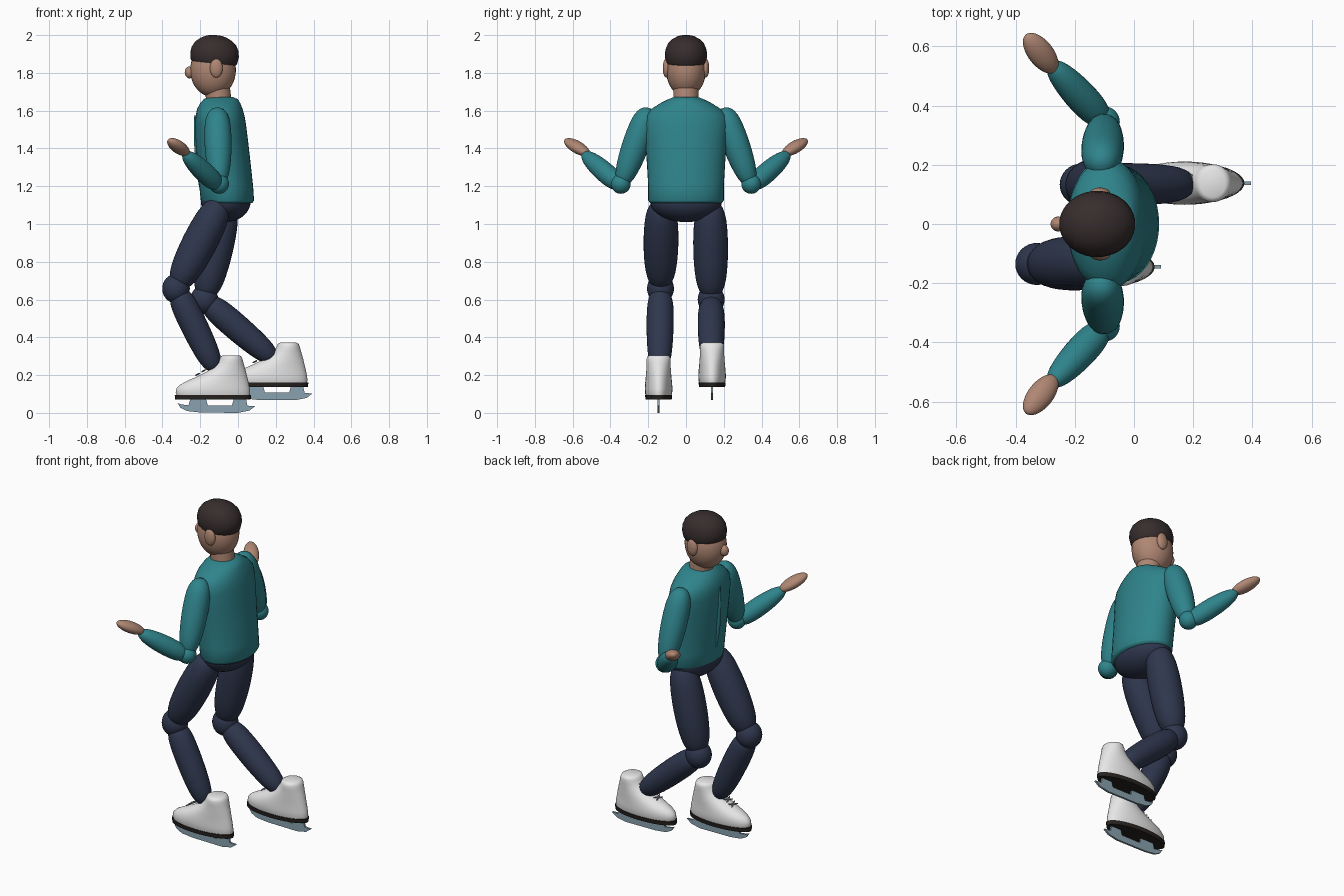
import bpy, bmesh, math
from mathutils import Vector, Matrix

cube = bpy.data.objects.get("Cube")
if cube:
    bpy.data.objects.remove(cube, do_unlink=True)


def material(name, r, g, b):
    m = bpy.data.materials.new(name)
    m.use_nodes = True
    m.diffuse_color = (r, g, b, 1)
    m.node_tree.nodes["Principled BSDF"].inputs["Base Color"].default_value = (r, g, b, 1)
    return m


TEAL = material("teal_knit", 0.028, 0.23, 0.26)
NAVY = material("navy_cloth", 0.028, 0.038, 0.075)
SKIN = material("skin", 0.43, 0.24, 0.17)
HAIR = material("dark_hair", 0.038, 0.026, 0.026)
WHITE = material("white_leather", 0.84, 0.84, 0.84)
SOLE = material("black_sole", 0.02, 0.016, 0.014)
STEEL = material("blade_steel", 0.25, 0.36, 0.43)
LACE = material("grey_lace", 0.3, 0.33, 0.35)


def finish(bm, name, mat, matrix=Matrix(), angle=50):
    bmesh.ops.recalc_face_normals(bm, faces=bm.faces)
    me = bpy.data.meshes.new(name)
    bm.to_mesh(me)
    bm.free()
    me.materials.append(mat)
    ob = bpy.data.objects.new(name, me)
    bpy.context.collection.objects.link(ob)
    ob.matrix_world = matrix
    bpy.ops.object.select_all(action='DESELECT')
    ob.select_set(True)
    bpy.context.view_layer.objects.active = ob
    bpy.ops.object.shade_smooth_by_angle(angle=math.radians(angle))
    return ob


def loft(name, rings, mat, matrix=Matrix(), sides=40, angle=50):
    """Skin elliptical rings (z, x_min, x_max, half_width) and cap both ends."""
    bm = bmesh.new()
    loops = []
    for z, x0, x1, hw in rings:
        c, rx = (x0 + x1) / 2, (x1 - x0) / 2
        loops.append([bm.verts.new((c + rx * math.cos(2 * math.pi * i / sides),
                                    hw * math.sin(2 * math.pi * i / sides), z))
                      for i in range(sides)])
    for a, b in zip(loops, loops[1:]):
        for i in range(sides):
            j = (i + 1) % sides
            bm.faces.new((a[i], a[j], b[j], b[i]))
    bm.faces.new(loops[0])
    bm.faces.new(loops[-1])
    return finish(bm, name, mat, matrix, angle)


def ball(name, center, radii, mat, rot=Matrix()):
    bm = bmesh.new()
    bmesh.ops.create_uvsphere(bm, u_segments=32, v_segments=20, radius=1)
    m = Matrix.Translation(center) @ rot @ Matrix.Diagonal((*radii, 1))
    bmesh.ops.transform(bm, matrix=m, verts=bm.verts)
    return finish(bm, name, mat)


def limb(name, a, b, start, bulge, end, mat):
    """Rounded muscle shape from a to b with three controlling radii."""
    a, b = Vector(a), Vector(b)
    d = b - a
    n = 18
    rings = []
    for i in range(n + 1):
        t = 0.5 - 0.5 * math.cos(math.pi * (0.04 + 0.92 * i / n))
        base = start * (1 - t) + end * t
        r = base + (bulge - (start + end) / 2) * math.sin(math.pi * t)
        r *= min(1, (1 - (2 * t - 1) ** 6) ** 0.5)
        rings.append((t * d.length, -r, r, r))
    m = Matrix.Translation(a) @ d.to_track_quat('Z', 'Y').to_matrix().to_4x4()
    return loft(name, rings, mat, m, 32, 80)


def plate(name, outline, thickness, mat, matrix):
    """Extrude an x-z outline along y."""
    bm = bmesh.new()
    f = bm.faces.new([bm.verts.new((x, -thickness / 2, z)) for x, z in outline])
    out = bmesh.ops.extrude_face_region(bm, geom=[f])["geom"]
    bmesh.ops.translate(bm, vec=(0, thickness, 0),
                        verts=[v for v in out if isinstance(v, bmesh.types.BMVert)])
    return finish(bm, name, mat, matrix, 30)


# Head
ball("head", (-0.132, 0, 1.815), (0.121, 0.105, 0.143), SKIN)
ball("nose", (-0.256, 0, 1.803), (0.026, 0.025, 0.032), SKIN)
loft("neck", [(1.62, -0.165, -0.03, 0.068), (1.74, -0.178, -0.045, 0.066)], SKIN)
cap = [(-0.055, 0.117, 0.103), (-0.045, 0.124, 0.108), (-0.01, 0.129, 0.112), (0.02, 0.125, 0.108),
       (0.05, 0.109, 0.095), (0.072, 0.083, 0.073), (0.088, 0.05, 0.044), (0.094, 0.018, 0.016)]
loft("hair", [(z, -rx, rx, ry) for z, rx, ry in cap], HAIR,
     Matrix.Translation((-0.123, 0, 1.906)) @ Matrix.Rotation(math.radians(6), 4, 'Y'))

# Body
loft("sweater_body", [
    (1.11, -0.188, 0.076, 0.19), (1.125, -0.197, 0.085, 0.2), (1.2, -0.205, 0.08, 0.2),
    (1.32, -0.215, 0.067, 0.207), (1.45, -0.225, 0.052, 0.217), (1.53, -0.226, 0.042, 0.224),
    (1.575, -0.224, 0.034, 0.215), (1.61, -0.216, 0.024, 0.183), (1.64, -0.2, 0.012, 0.135),
    (1.66, -0.182, 0, 0.095), (1.672, -0.16, -0.025, 0.065)], TEAL, angle=60)
limb("sweater_front_ridge", (-0.195, 0, 1.15), (-0.23, 0, 1.58), 0.004, 0.016, 0.004, TEAL)
ball("pelvis", (-0.065, 0, 1.12), (0.132, 0.19, 0.11), NAVY)

# Arms, hands and ears
for side, s in (("left", 1), ("right", -1)):
    ball(side + "_ear", (-0.115, s * 0.104, 1.825), (0.034, 0.019, 0.05), SKIN)
    shoulder, elbow = (-0.11, s * 0.195, 1.615), (-0.1, s * 0.345, 1.2)
    wrist = (-0.285, s * 0.545, 1.375)
    limb(side + "_upper_arm", shoulder, elbow, 0.062, 0.071, 0.046, TEAL)
    ball(side + "_elbow", (-0.1, s * 0.345, 1.212), (0.052,) * 3, TEAL)
    limb(side + "_forearm", elbow, wrist, 0.046, 0.053, 0.032, TEAL)
    aim = Vector((-0.09, s * 0.115, 0.07)).to_track_quat('Z', 'Y').to_matrix().to_4x4()
    ball(side + "_hand", (-0.315, s * 0.577, 1.407), (0.043, 0.032, 0.088), SKIN, aim)

# Boot, sole and blade shapes, shared by both feet
boot = [(0.085, -0.32, 0.06, 0.066), (0.105, -0.33, 0.065, 0.072), (0.13, -0.325, 0.062, 0.073),
        (0.15, -0.305, 0.058, 0.072), (0.17, -0.268, 0.054, 0.07), (0.19, -0.222, 0.049, 0.068),
        (0.215, -0.172, 0.043, 0.066), (0.24, -0.133, 0.036, 0.064), (0.265, -0.108, 0.029, 0.064),
        (0.285, -0.098, 0.024, 0.064), (0.298, -0.092, 0.018, 0.06), (0.305, -0.08, 0.006, 0.048)]
sole = [(0.07, -0.332, 0.067, 0.069), (0.094, -0.335, 0.07, 0.072)]
blade = [(-0.32, 0.052), (-0.305, 0.028), (-0.27, 0.01), (-0.2, 0.002), (0, 0), (0.06, 0.012),
         (0.092, 0.036), (0.05, 0.038), (0.042, 0.075), (-0.022, 0.075), (-0.032, 0.04),
         (-0.16, 0.04), (-0.17, 0.075), (-0.252, 0.075), (-0.262, 0.04), (-0.3, 0.045)]

# Legs and skates: hip, knee, ankle, boot offset
legs = (("right", (-0.085, -0.13, 1.13), (-0.328, -0.135, 0.658), (-0.115, -0.14, 0.22), (0, -0.145, 0)),
        ("left", (-0.06, 0.128, 1.13), (-0.178, 0.133, 0.6), (0.2, 0.135, 0.275), (0.303, 0.138, 0.067)))
for side, hip, knee, ankle, offset in legs:
    limb(side + "_thigh", hip, knee, 0.075, 0.092, 0.068, NAVY)
    ball(side + "_knee", knee, (0.073, 0.071, 0.078), NAVY)
    limb(side + "_shin", knee, ankle, 0.066, 0.071, 0.055, NAVY)
    place = Matrix.Translation(offset)
    loft(side + "_boot", boot, WHITE, place)
    loft(side + "_sole", sole, SOLE, place)
    plate(side + "_blade", blade, 0.012, STEEL, place)
    # Crossed laces up the instep
    for i in range(4):
        x, z = -0.225 + 0.032 * i, 0.198 + 0.019 * i
        for s in (1, -1):
            a, b = Vector((x, -0.03 * s, z)), Vector((x + 0.022, 0.03 * s, z + 0.012))
            limb(f"{side}_lace_{i}", a + place.translation, b + place.translation,
                 0.004, 0.004, 0.004, LACE)
